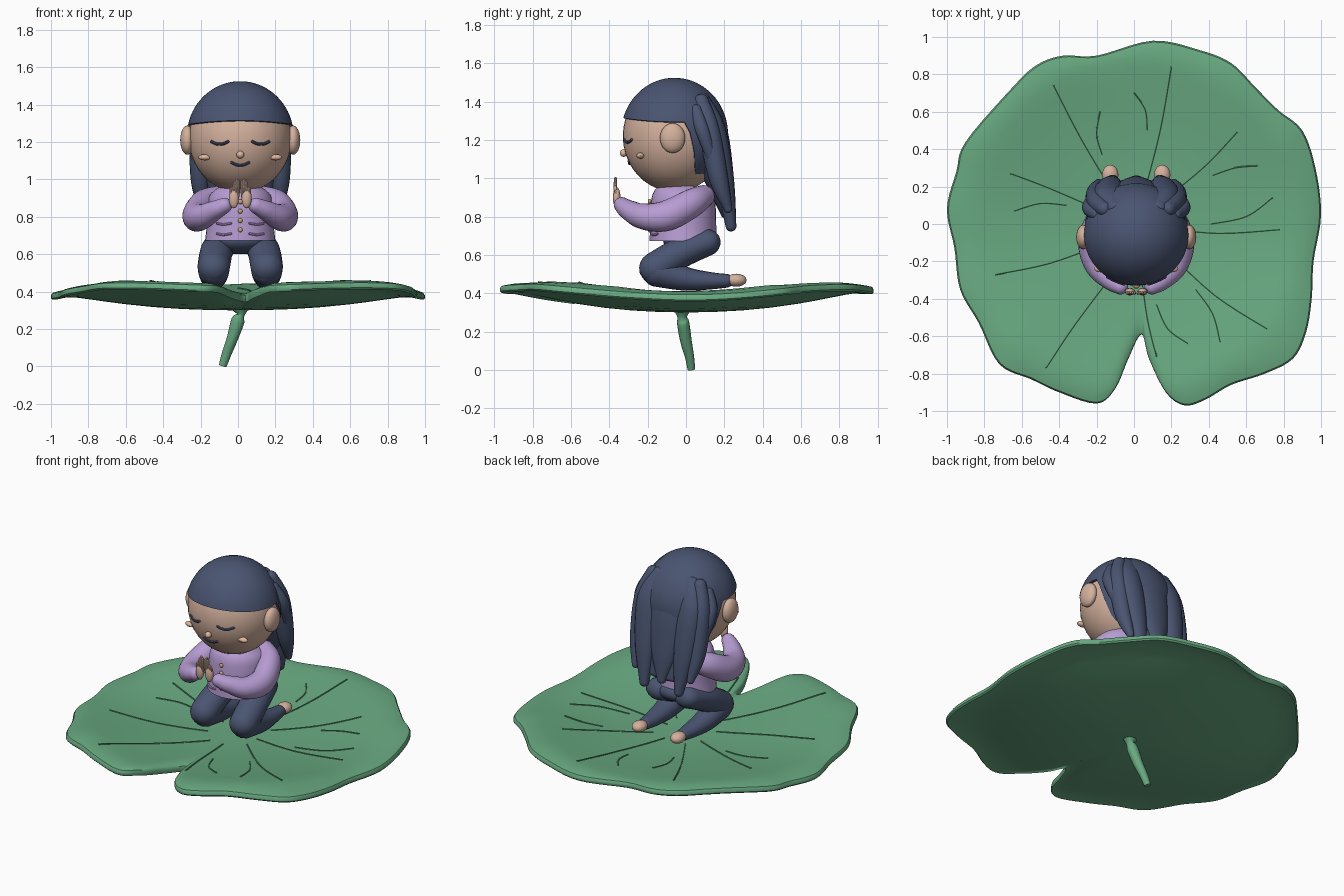
import bpy, bmesh, math
from mathutils import Vector, Matrix

if "Cube" in bpy.data.objects:
    bpy.data.objects.remove(bpy.data.objects["Cube"])

CX = 0.012          # sideways offset of the figure
parts = []


def material(name, rgb):
    m = bpy.data.materials.new(name)
    m.use_nodes = True
    m.diffuse_color = (*rgb, 1)
    m.node_tree.nodes["Principled BSDF"].inputs["Base Color"].default_value = (*rgb, 1)
    return m


GREEN = material("leaf green", (.14, .40, .22))
VEIN = material("vein green", (.08, .25, .13))
SKIN = material("skin", (.66, .44, .34))
CHEEK = material("cheek", (.75, .47, .33))
NAVY = material("navy", (.068, .09, .165))
LILAC = material("lilac", (.48, .34, .66))
GOLD = material("button gold", (.62, .38, .18))


def finish(name, bm, mat):
    bmesh.ops.recalc_face_normals(bm, faces=bm.faces)
    mesh = bpy.data.meshes.new(name)
    bm.to_mesh(mesh)
    bm.free()
    mesh.materials.append(mat)
    ob = bpy.data.objects.new(name, mesh)
    bpy.context.collection.objects.link(ob)
    parts.append(ob)
    return ob


def ellipsoid(name, loc, radii, mat, seg=24):
    bm = bmesh.new()
    mtx = Matrix.Translation(loc) @ Matrix.Diagonal((*radii, 1))
    bmesh.ops.create_uvsphere(bm, u_segments=seg, v_segments=seg // 2, radius=1, matrix=mtx)
    return finish(name, bm, mat)


def spline(pts, steps, closed=False):
    """Catmull-Rom samples through points of any dimension."""
    n, out = len(pts), []
    get = (lambda i: pts[i % n]) if closed else (lambda i: pts[min(max(i, 0), n - 1)])
    for i in range(n if closed else n - 1):
        for k in range(steps):
            t = k / steps
            out.append([.5 * (2 * b + (c - a) * t + (2 * a - 5 * b + 4 * c - d) * t * t
                              + (3 * b - a - 3 * c + d) * t ** 3)
                        for a, b, c, d in zip(get(i - 1), get(i), get(i + 1), get(i + 2))])
    return out if closed else out + [list(pts[-1])]


def skin_loops(bm, loops):
    for lo, hi in zip(loops, loops[1:]):
        for k in range(len(lo)):
            j = (k + 1) % len(lo)
            bm.faces.new((lo[k], lo[j], hi[j], hi[k]))


def sweep(name, pts, mat, side=(1, 0, 0), seg=16, steps=6, dome=True):
    """Elliptical tube through (x, y, z, width, depth) points."""
    path = spline(pts, steps)
    rings = []
    for i, p in enumerate(path):
        a, b = path[max(i - 1, 0)], path[min(i + 1, len(path) - 1)]
        rings.append((Vector(p[:3]), (Vector(b[:3]) - Vector(a[:3])).normalized(), p[3], p[4]))
    if dome:
        def cap(ring, sign):
            c, t, w, h = ring
            angles = [math.pi / 2 * k / 5 for k in range(1, 5)]
            return [(c + t * sign * min(w, h) * math.sin(a), t, w * math.cos(a), h * math.cos(a))
                    for a in angles]
        rings = cap(rings[0], -1)[::-1] + rings + cap(rings[-1], 1)
    bm, loops = bmesh.new(), []
    for c, t, w, h in rings:
        u = (Vector(side) - t * t.dot(Vector(side))).normalized()
        v = t.cross(u)
        loops.append([bm.verts.new(c + u * w * math.cos(math.tau * k / seg)
                                   + v * h * math.sin(math.tau * k / seg)) for k in range(seg)])
    skin_loops(bm, loops)
    bm.faces.new(loops[0])
    bm.faces.new(loops[-1])
    return finish(name, bm, mat)


# ---- leaf: wavy outline with a notch, dished top and convex underside
outline = spline([(.04, -.59), (.08, -.72), (.17, -.9), (.27, -.97), (.38, -.94), (.52, -.86),
                  (.7, -.8), (.85, -.72), (.92, -.58), (.95, -.4), (.96, -.2), (1, .05),
                  (.97, .3), (.9, .5), (.77, .61), (.65, .73), (.52, .86), (.35, .93),
                  (.1, .98), (-.2, .9), (-.38, .9), (-.52, .85), (-.65, .73), (-.9, .44),
                  (-.95, .28), (-1, .08), (-.96, -.13), (-.93, -.35), (-.83, -.53), (-.72, -.75),
                  (-.55, -.83), (-.4, -.9), (-.2, -.96), (-.1, -.88), (-.03, -.72)], 5, True)


def leaf_top(x, y, t):
    r, a = math.hypot(x, y), math.atan2(y, x)
    wave = .016 * math.cos(4 * a) + .02 * math.cos(2 * a)
    return .37 + .08 * min(1, r / .9) ** 2.2 - wave * r * r - .025 * t ** 12


def leaf_z(x, y):
    a = math.atan2(y, x)
    edge = min(outline, key=lambda p: abs(math.atan2(p[1], p[0]) - a))
    return leaf_top(x, y, min(1, math.hypot(x, y) / math.hypot(*edge)))


bm, loops = bmesh.new(), []
levels = [.03, .15, .3, .45, .6, .7, .8, .87, .93, .97, .992]
shells = [(t, 0) for t in levels] + [(1, .3), (1, .7)] + [(t, 1) for t in levels[::-1]]
for t, down in shells:
    loops.append([bm.verts.new((x * t, y * t, leaf_top(x * t, y * t, t)
                                - down * (.035 + .035 * (1 - t * t)))) for x, y in outline])
skin_loops(bm, loops)
bm.faces.new(loops[0])
bm.faces.new(loops[-1])
finish("leaf", bm, GREEN)

# ---- leaf veins: start, bend, end
veins = [((-.1, .15), (-.28, .45), (-.43, .74)), ((.05, .15), (.14, .5), (.2, .84)),
         ((.15, .12), (.38, .31), (.55, .49)), ((.15, -.02), (.45, -.05), (.78, -.03)),
         ((.15, -.12), (.43, -.38), (.71, -.56)), ((.03, -.2), (.07, -.5), (.12, -.71)),
         ((-.06, -.2), (-.31, -.53), (-.47, -.77)), ((-.15, -.1), (-.45, -.21), (-.74, -.27)),
         ((-.15, .06), (-.45, .19), (-.66, .27)), ((-.17, .37), (-.2, .48), (-.18, .6)),
         ((0, .7), (.06, .61), (.07, .5)), ((.42, .26), (.54, .3), (.66, .31)),
         ((.41, 0), (.6, .04), (.74, .14)), ((.33, -.35), (.42, -.48), (.46, -.63)),
         ((.12, -.43), (.18, -.56), (.29, -.64)), ((-.64, .07), (-.5, .11), (-.36, .1))]
for vein in veins:
    sweep("leaf_vein", [(x, y, leaf_z(x, y) + .001, .005, .005)
                        for x, y in spline(vein, 5)], VEIN, (0, 0, 1), 6, 1, False)

# ---- stem with a flared neck
sweep("stem", [(.015, -.02, .325, .05, .05), (.015, -.02, .305, .045, .04), (.015, -.02, .275, .02, .025),
               (0, -.015, .245, .036, .032), (-.03, 0, .15, .03, .03), (-.06, .018, .07, .026, .024),
               (-.082, .028, .003, .021, .02)], GREEN, dome=False)

# ---- head, hair cap and ears
HEAD, HR = Vector((CX, -.06, 1.22)), Vector((.275, .27, .29))
ellipsoid("head", HEAD, HR, SKIN, 40)
bm, loops = bmesh.new(), []
center, cap_r = Vector((CX, -.06, 1.228)), Vector((.286, .28, .297))
for row in range(1, 18):
    f, inset = (row / 16, 1) if row < 17 else (1, .92)
    loop = []
    for k in range(64):
        a = math.tau * k / 64
        back = max(0, min(1, (math.acos(math.cos(a)) - 1.75) / .4))
        line = 1.315 - .02 * math.sin(a) ** 2 - .28 * back * back * (3 - 2 * back)
        phi = f * math.acos((line - center.z) / cap_r.z)
        d = Vector((math.sin(phi) * math.sin(a), -math.sin(phi) * math.cos(a), math.cos(phi)))
        loop.append(bm.verts.new(center + inset * d * cap_r))
    loops.append(loop)
skin_loops(bm, loops)
bm.faces.new(loops[0])
finish("hair_cap", bm, NAVY)

# ---- long hair behind the head
sweep("back_hair", [(CX, .04, 1.36, .17, .1), (CX, .1, 1.2, .2, .1), (CX, .16, 1, .19, .065),
                    (CX, .21, .82, .13, .03)], NAVY, seg=28)
sweep("middle_lock", [(CX, .08, 1.38, .1, .06), (CX, .15, 1.25, .13, .065), (CX, .2, 1, .1, .05),
                      (CX, .235, .8, .03, .025)], NAVY)
locks = {
    "side_lock": [(.215, .05, 1.36, .025, .03), (.262, .085, 1.25, .028, .035),
                  (.245, .14, 1.09, .016, .025)],
    "outer_lock": [(.17, .08, 1.4, .04, .04), (.215, .12, 1.25, .05, .055),
                   (.215, .17, 1, .05, .05), (.2, .22, .84, .022, .022)],
    "long_lock": [(.11, .09, 1.41, .05, .035), (.145, .15, 1.26, .08, .055),
                  (.14, .2, 1, .07, .05), (.125, .235, .75, .03, .028)]}


def face(x, z, out=0):
    """Point on the front of the face."""
    q = 1 - (x / HR.x) ** 2 - ((z - HEAD.z) / HR.z) ** 2
    return (CX + x, HEAD.y - HR.y * math.sqrt(q) - out, z)


def face_arc(name, x, z, half):
    """Shallow upturned line drawn on the face."""
    sweep(name, [(*face(x + half * t / 2, z + .014 * t * t / 4), .008, .008)
                 for t in range(-2, 3)], NAVY, (0, 0, 1), 8, 3)


# ---- everything that comes in left and right pairs
for s, tag in ((1, "left_"), (-1, "right_")):
    def both(pts):
        return [(CX + s * p[0], *p[1:]) for p in pts]

    for name, pts in locks.items():
        sweep(tag + name, both(pts), NAVY)
    ellipsoid(tag + "ear", (CX + s * .283, -.07, 1.21), (.038, .066, .078), SKIN)
    ellipsoid(tag + "cheek", face(s * .19, 1.118, .008), (.035, .02, .016), CHEEK, 16)
    face_arc(tag + "closed_eye", s * .11, 1.188, .044)
    # arm, hand and fingers
    sweep(tag + "sleeve", both([(.12, .09, .905, .06, .06), (.195, .03, .87, .075, .07),
                                (.235, -.1, .805, .08, .075), (.205, -.22, .8, .068, .07),
                                (.135, -.3, .835, .052, .055), (.085, -.335, .86, .042, .042)]),
          LILAC, (0, 0, 1), 20)
    ellipsoid(tag + "palm", (CX + s * .034, -.362, .9), (.027, .02, .055), SKIN, 16)
    for i, tip in enumerate((.99, 1, .985, .955)):
        x = .012 + i * .013
        sweep(tag + "finger", both([(x, -.362, .91, .008, .009), (x - .003, -.37, .95, .008, .009),
                                    (x * .8, -.368, tip, .007, .007)]), SKIN, seg=8, steps=3)
    # folded leg and bare foot
    sweep(tag + "thigh", both([(.1, .11, .665, .085, .07), (.128, -.03, .61, .088, .08),
                               (.142, -.16, .53, .087, .085)]), NAVY)
    sweep(tag + "shin", both([(.142, -.15, .515, .085, .082), (.142, 0, .475, .07, .062),
                              (.138, .13, .465, .055, .045), (.137, .21, .465, .042, .036)]), NAVY)
    ellipsoid(tag + "foot", (CX + s * .139, .262, .468), (.044, .055, .034), SKIN, 16)
    # pocket edges
    for z in (.765, .71):
        sweep(tag + "pocket_edge", both([(.05, -.182, z, .006, .006), (.09, -.17, z - .006, .006, .006),
                                         (.125, -.148, z, .006, .006)]), LILAC, (0, 0, 1), 6, 4)

# ---- nose and smile
ellipsoid("nose", face(0, 1.132, .008), (.021, .02, .02), CHEEK, 16)
face_arc("smile", 0, 1.076, .045)

# ---- jacket, neck, seat and buttons
sweep("jacket", [(CX, -.015, .672, .188, .175), (CX, -.015, .75, .18, .173), (CX, -.015, .85, .178, .17),
                 (CX, -.015, .92, .16, .155), (CX, -.01, .965, .1, .1)], LILAC, seg=32, dome=False)
sweep("neck", [(CX, -.02, .93, .07, .07), (CX, -.03, 1, .07, .07)], SKIN)
ellipsoid("trouser_seat", (CX, .03, .675), (.165, .15, .075), NAVY)
for z in (.73, .78, .83, .88):
    ellipsoid("button", (CX, -.19, z), (.013, .01, .013), GOLD, 10)

# ---- smooth shading with sharp edges kept
bpy.ops.object.select_all(action="DESELECT")
for ob in parts:
    ob.select_set(True)
bpy.context.view_layer.objects.active = parts[0]
bpy.ops.object.shade_smooth_by_angle(angle=math.radians(40))
